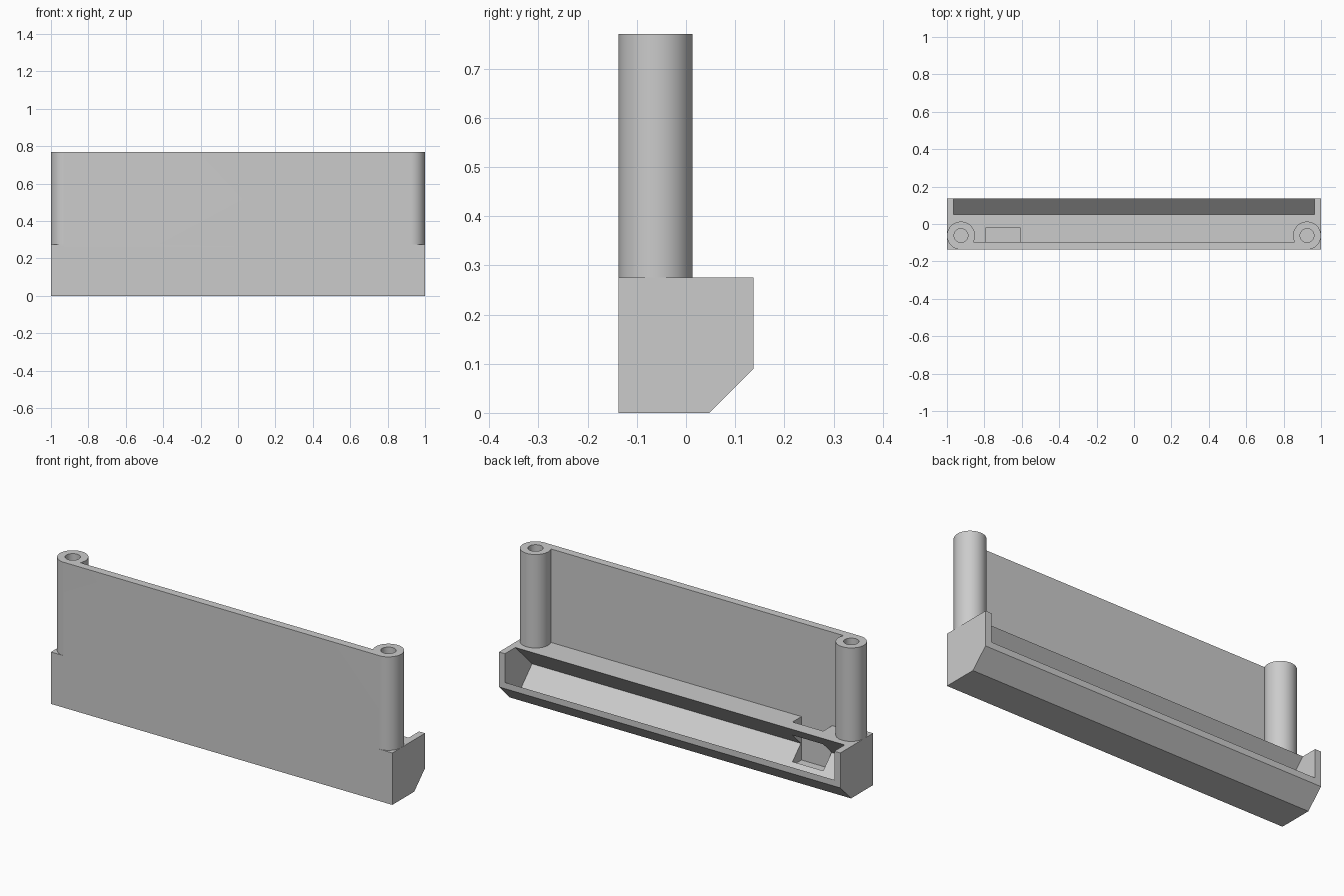
import bpy
import bmesh

cube = bpy.data.objects.get("Cube")
if cube:
    bpy.data.objects.remove(cube, do_unlink=True)

FRONT, BACK, TOP, BASE_TOP = -0.137, 0.137, 0.77, 0.275
WALL_BACK = -0.095
POST_X, POST_Y, POST_R, HOLE_R = 0.925, -0.062, 0.075, 0.037

grey = bpy.data.materials.new("light grey plastic")
grey.use_nodes = True
colour = (0.6, 0.6, 0.6, 1)
grey.diffuse_color = colour
grey.node_tree.nodes["Principled BSDF"].inputs["Base Color"].default_value = colour


def finish(bm, name):
    bmesh.ops.recalc_face_normals(bm, faces=bm.faces)
    mesh = bpy.data.meshes.new(name)
    bm.to_mesh(mesh)
    bm.free()
    mesh.materials.append(grey)
    obj = bpy.data.objects.new(name, mesh)
    bpy.context.collection.objects.link(obj)
    return obj


def extrude_x(name, profile, x0, x1):
    """Sweep a (y, z) profile along x."""
    bm = bmesh.new()
    face = bm.faces.new([bm.verts.new((x0, y, z)) for y, z in profile])
    geom = bmesh.ops.extrude_face_region(bm, geom=[face])["geom"]
    moved = [v for v in geom if isinstance(v, bmesh.types.BMVert)]
    bmesh.ops.translate(bm, verts=moved, vec=(x1 - x0, 0, 0))
    return finish(bm, name)


def box(name, x0, x1, y0, y1, z0, z1):
    return extrude_x(name, [(y0, z0), (y1, z0), (y1, z1), (y0, z1)], x0, x1)


def cylinder(name, x, radius, z0, z1):
    bm = bmesh.new()
    bmesh.ops.create_cone(bm, cap_ends=True, segments=64, radius1=radius,
                          radius2=radius, depth=z1 - z0)
    bmesh.ops.translate(bm, verts=bm.verts, vec=(x, POST_Y, (z0 + z1) / 2))
    return finish(bm, name)


def combine(target, other, operation):
    mod = target.modifiers.new(operation.lower(), 'BOOLEAN')
    mod.operation, mod.solver, mod.object = operation, 'EXACT', other
    bpy.context.view_layer.objects.active = target
    bpy.ops.object.modifier_apply(modifier=mod.name)
    bpy.data.objects.remove(other, do_unlink=True)


# Base block with chamfered lower back edge
body = extrude_x("bracket_body", [(FRONT, 0), (0.047, 0), (BACK, 0.09),
                                  (BACK, BASE_TOP), (FRONT, BASE_TOP)], -1, 1)

# Thin upright front panel between the posts
combine(body, box("panel", -POST_X, POST_X, FRONT, WALL_BACK, 0.2, TOP), 'UNION')

# Screw posts
for side in (-1, 1):
    combine(body, cylinder("post", side * POST_X, POST_R, 0.25, TOP), 'UNION')

# Tilted trough open at the upper back edge
trough = [(0.15, 0.375), (-0.09, 0.135), (0.029, 0.015), (0.237, 0.223)]
combine(body, extrude_x("trough", trough, -0.965, 0.965), 'DIFFERENCE')

# Cable slot dropping through the ledge into the trough
combine(body, box("slot", -0.79, -0.61, WALL_BACK, -0.02, 0.045, 0.4), 'DIFFERENCE')

# Screw holes
for side in (-1, 1):
    combine(body, cylinder("hole", side * POST_X, HOLE_R, 0.37, 0.9), 'DIFFERENCE')

bpy.ops.object.select_all(action='DESELECT')
body.select_set(True)
bpy.context.view_layer.objects.active = body
bpy.ops.object.shade_smooth_by_angle(angle=0.5)
